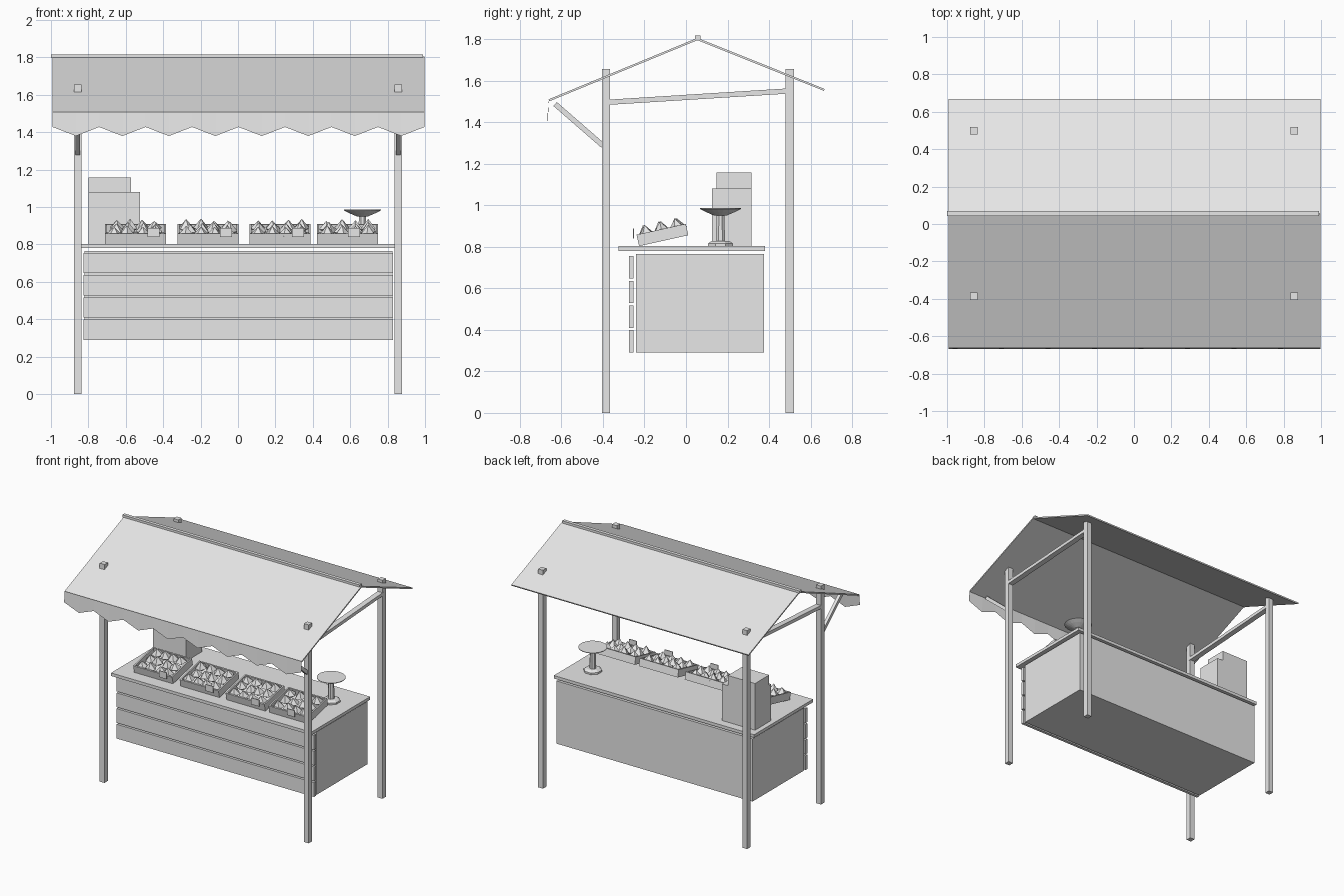
import bpy, bmesh, math, random
from mathutils import Matrix, Vector

random.seed(4)
if "Cube" in bpy.data.objects:
    bpy.data.objects.remove(bpy.data.objects["Cube"], do_unlink=True)

GREY = bpy.data.materials.new("plain_grey")
GREY.use_nodes = True
GREY.diffuse_color = (0.8, 0.8, 0.8, 1)
GREY.node_tree.nodes["Principled BSDF"].inputs["Base Color"].default_value = (0.8, 0.8, 0.8, 1)


def finish(name, bm, matrix=Matrix()):
    mesh = bpy.data.meshes.new(name)
    bm.to_mesh(mesh)
    bm.free()
    mesh.materials.append(GREY)
    obj = bpy.data.objects.new(name, mesh)
    obj.matrix_world = matrix
    bpy.context.collection.objects.link(obj)
    return obj


def add_box(bm, lo, hi):
    lo, hi = Vector(lo), Vector(hi)
    size = Matrix.Diagonal((*(hi - lo), 1))
    bmesh.ops.create_cube(bm, size=1, matrix=Matrix.Translation((lo + hi) / 2) @ size)


def box(name, lo, hi):
    bm = bmesh.new()
    add_box(bm, lo, hi)
    return finish(name, bm)


def beam(name, x, start, end, width, thick):
    """Bar at x running between two (y, z) points."""
    a, b = Vector((x, *start)), Vector((x, *end))
    d = b - a
    bm = bmesh.new()
    bmesh.ops.create_cube(bm, size=1, matrix=Matrix.Diagonal((width, d.length, thick, 1)))
    turn = Matrix.Rotation(math.atan2(d.z, d.y), 4, "X")
    return finish(name, bm, Matrix.Translation((a + b) / 2) @ turn)


def lathe(name, centre, profile, sides):
    bm = bmesh.new()
    rings = []
    for r, z in profile:
        rings.append([bm.verts.new((r * math.cos(t), r * math.sin(t), z))
                      for t in (math.tau * (i + 0.5) / sides for i in range(sides))])
    for low, high in zip(rings, rings[1:]):
        for i in range(sides):
            j = (i + 1) % sides
            bm.faces.new((low[i], low[j], high[j], high[i]))
    bm.faces.new(rings[0][::-1])
    bm.faces.new(rings[-1])
    return finish(name, bm, Matrix.Translation(centre))


# Frame: posts, side rails and eave braces
POST_X, FRONT_Y, BACK_Y = 0.856, -0.385, 0.499
for side, x in (("right", -POST_X), ("left", POST_X)):
    for end, y in (("front", FRONT_Y), ("back", BACK_Y)):
        box(f"{end}_{side}_post", (x - 0.02, y - 0.02, 0), (x + 0.02, y + 0.02, 1.655))
    beam(f"{side}_rail", x, (FRONT_Y, 1.495), (BACK_Y - 0.005, 1.55), 0.042, 0.025)
    beam(f"{side}_brace", x, (-0.63, 1.487), (-0.4, 1.287), 0.024, 0.025)

# Roof slopes and ridge cap
beam("front_roof", 0.003, (-0.66, 1.505), (0.055, 1.8), 1.988, 0.01)
beam("back_roof", 0.003, (0.055, 1.8), (0.666, 1.555), 1.988, 0.01)
box("ridge_cap", (-1, 0.043, 1.797), (0.99, 0.069, 1.817))

# Zigzag valance hanging from the front eave
bm = bmesh.new()
TEETH = 8
left_x, span = -0.991, 1.988
top, bottom = [], []
for i in range(2 * TEETH + 1):
    x = left_x + span * i / (2 * TEETH)
    top.append(bm.verts.new((x, -0.66, 1.508)))
    bottom.append(bm.verts.new((x, -0.667, 1.38 if i % 2 else 1.428)))
for i in range(2 * TEETH):
    bm.faces.new((bottom[i], bottom[i + 1], top[i + 1], top[i]))
finish("valance", bm)

# Counter: cabinet, front planks and worktop
box("cabinet", (-0.82, -0.24, 0.29), (0.825, 0.375, 0.765))
for i in range(4):
    z = 0.29 + i * 0.119
    box(f"front_plank_{i + 1}", (-0.825, -0.275, z), (0.83, -0.253, z + 0.108))
box("worktop", (-0.837, -0.325, 0.78), (0.842, 0.38, 0.803))

# Stacked boxes at the back corner
box("lower_box", (-0.8, 0.125, 0.803), (-0.523, 0.316, 1.08))
box("upper_box", (-0.8, 0.147, 1.08), (-0.572, 0.316, 1.157))

# Weighing scale
SCALE = (0.665, 0.166, 0)
lathe("scale_base", SCALE, [(0.064, 0.803), (0.064, 0.816), (0.045, 0.828), (0.026, 0.828)], 8)
lathe("scale_column", SCALE, [(0.024, 0.826), (0.02, 0.955)], 8)
lathe("scale_dish", SCALE, [(0.03, 0.95), (0.07, 0.967), (0.1, 0.982), (0.1, 0.986)], 20)

# Tilted produce crates with pointed fruit and a price tag each
W, L, H, T = 0.326, 0.243, 0.056, 0.01
TILT = Matrix.Rotation(math.radians(12.5), 4, "X")
CRATES = ((-0.549, 0.097), (-0.16, 0.097), (0.225, 0.097), (0.585, 0.035))
for n, (cx, tag) in enumerate(CRATES, 1):
    place = Matrix.Translation((cx, -0.226, 0.803)) @ TILT
    bm = bmesh.new()
    add_box(bm, (-W / 2, 0, 0), (W / 2, L, T))
    for y in (0, L - T):
        add_box(bm, (-W / 2, y, 0), (W / 2, y + T, H))
    for x in (-W / 2, W / 2 - T):
        add_box(bm, (x, T, 0), (x + T, L - T, H))
    finish(f"crate_{n}", bm, place)

    bm = bmesh.new()
    for row in range(3):
        for col in range(4):
            x = (col - 1.5) * 0.072 + random.uniform(-0.01, 0.01)
            y = 0.045 + row * 0.077 + random.uniform(-0.006, 0.006)
            spin = Matrix.Rotation(random.uniform(0, math.tau), 4, "Z")
            peak = random.uniform(0.082, 0.096)
            for r, low, high, flip in ((0.042, 0.042, peak, 0), (0.042, 0.012, 0.042, math.pi)):
                at = Matrix.Translation((x, y, (low + high) / 2))
                bmesh.ops.create_cone(bm, segments=5, radius1=r, radius2=0, depth=high - low,
                                      matrix=at @ spin @ Matrix.Rotation(flip, 4, "Y"))
    finish(f"fruit_{n}", bm, place)
    box(f"price_tag_{n}", (cx + tag - 0.032, -0.256, 0.84), (cx + tag + 0.032, -0.25, 0.889))
